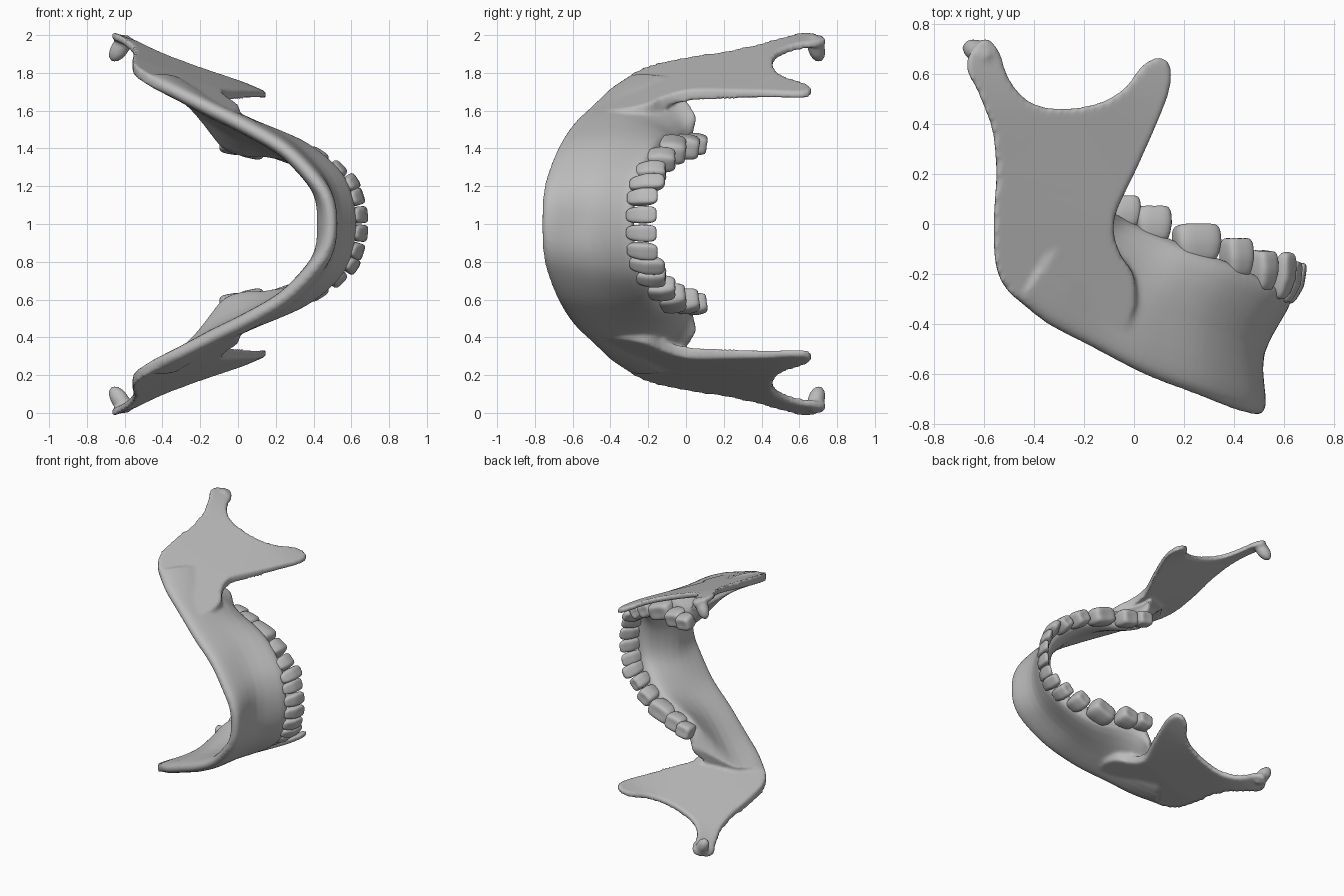
import bpy, bmesh
from math import sin, cos, radians
from mathutils import Vector, Matrix

cube = bpy.data.objects.get("Cube")
if cube:
    bpy.data.objects.remove(cube)


def material(name, rgb):
    m = bpy.data.materials.new(name)
    m.use_nodes = True
    m.diffuse_color = (*rgb, 1)
    m.node_tree.nodes["Principled BSDF"].inputs["Base Color"].default_value = (*rgb, 1)
    return m


bone_grey = material("bone grey", (0.5, 0.5, 0.5))


def finish(bm, name):
    """Turn a bmesh into a smooth object centred on the symmetry plane."""
    bmesh.ops.recalc_face_normals(bm, faces=bm.faces)
    for f in bm.faces:
        f.smooth = True
    mesh = bpy.data.meshes.new(name)
    bm.to_mesh(mesh)
    bm.free()
    mesh.materials.append(bone_grey)
    ob = bpy.data.objects.new(name, mesh)
    ob.location.z = 1
    bpy.context.collection.objects.link(ob)
    return ob


def spline(p, n, closed):
    """Smooth curve through the points p, n steps per span."""
    m, out = len(p), []

    def get(k):
        return p[k % m] if closed else p[max(0, min(m - 1, k))]
    for i in range(m if closed else m - 1):
        a, b, c, d = (get(i + k) for k in (-1, 0, 1, 2))
        for j in range(n):
            t = j / n
            out.append((2 * b + (c - a) * t + (2 * a - 5 * b + 4 * c - d) * t ** 2
                        + (3 * b - a - 3 * c + d) * t ** 3) / 2)
    return out if closed else out + [p[-1]]


def flip(v):
    return Vector((v.x, v.y, -v.z))


jaw = bmesh.new()

# Body of the jaw: sections from the chin to the angle
# (outward angle, top half width, lower edge, middle, tooth ridge)
sections = [
    (90, .05, (.49, -.735, 0), (.47, -.52, 0), (.58, -.30, 0)),
    (72, .05, (.47, -.73, .13), (.46, -.5, .14), (.56, -.29, .14)),
    (50, .055, (.40, -.71, .24), (.40, -.47, .26), (.50, -.25, .25)),
    (35, .06, (.25, -.65, .39), (.26, -.4, .40), (.36, -.18, .36)),
    (28, .07, (.05, -.575, .51), (.08, -.35, .50), (.2, -.12, .41)),
    (26, .07, (-.15, -.47, .61), (-.08, -.25, .57), (.05, -.05, .42)),
    (25, .06, (-.33, -.375, .70), (-.22, -.17, .66), (-.06, .0, .46)),
    (25, .03, (-.45, -.28, .76), (-.33, -.1, .73), (-.12, .04, .58)),
]
rings = []
for angle, top_w, low, mid, top in sections:
    n = Vector((sin(radians(angle)), 0, cos(radians(angle))))
    low, mid, top = Vector(low), Vector(mid), Vector(top)
    rings.append([low + n * .035, mid + n * .05, top + n * top_w,
                  top - n * top_w, mid - n * .05, low - n * .035])
rings = [[flip(v) for v in r] for r in rings[:0:-1]] + rings
columns = [spline([r[k] for r in rings], 5, False) for k in range(6)]
loops = [[jaw.verts.new(v) for v in spline(list(r), 4, True)] for r in zip(*columns)]
for a, b in zip(loops, loops[1:]):
    for k in range(len(a)):
        j = (k + 1) % len(a)
        jaw.faces.new((a[k], a[j], b[j], b[k]))
jaw.faces.new(loops[0])
jaw.faces.new(loops[-1])

# Upright branches: side outline with two prongs and a notch between them
outline = [(-.1, -.5), (-.25, -.425), (-.4, -.345), (-.5, -.27), (-.55, -.17), (-.56, 0),
           (-.55, .2), (-.565, .37), (-.62, .52), (-.67, .64), (-.6, .74), (-.54, .69),
           (-.5, .58), (-.42, .49), (-.3, .46), (-.15, .48), (-.04, .54), (.03, .63),
           (.1, .665), (.145, .63), (.14, .53), (.09, .4), (.01, .22), (-.07, .05),
           (-.08, -.04), (-.05, -.13), (.0, -.21), (.0, -.35)]
edge = spline([Vector((x, y, 0)) for x, y in outline], 4, True)


def branch_height(v):
    return (.647 - .37 * v.x + .2 * v.y - .4 * max(0, v.y - .4) ** 2
            - .1 * max(0, v.y) * max(0, v.x + .1))


for side in (1, -1):
    faces = []
    for offset in (-1, 1):
        verts = []
        for v in edge:
            half = .032 - .012 * min(1, max(0, v.y / .5))
            verts.append(jaw.verts.new((v.x, v.y, side * (branch_height(v) + offset * half))))
        faces.append(verts)
    inner, outer = faces
    for k in range(len(edge)):
        j = (k + 1) % len(edge)
        jaw.faces.new((inner[k], inner[j], outer[j], outer[k]))
    caps = [jaw.faces.new(inner), jaw.faces.new(outer)]
    bmesh.ops.triangulate(jaw, faces=caps)

    # Rounded hinge head
    axis = Vector((-.55, .25, -.8)).to_track_quat('Z', 'Y').to_matrix().to_4x4()
    place = (Matrix.Scale(side, 4, (0, 0, 1)) @ Matrix.Translation((-.625, .69, .93))
             @ axis @ Matrix.Diagonal((.045, .048, .085, 1)))
    bmesh.ops.create_uvsphere(jaw, u_segments=24, v_segments=14, radius=1, matrix=place)

jaw_ob = finish(jaw, "jaw_bone")
fuse = jaw_ob.modifiers.new("fuse", 'REMESH')
fuse.mode = 'VOXEL'
fuse.voxel_size = .012
fuse.use_smooth_shade = True
soften = jaw_ob.modifiers.new("soften", 'SMOOTH')
soften.factor = .5
soften.iterations = 8

# Teeth: (name, centre, length, height, width, outward angle, lean, thinning of the crown)
teeth = [
    ("central_incisor", (.645, -.235, .048), .09, .17, .07, 85, 24, .6),
    ("side_incisor", (.625, -.23, .142), .09, .17, .075, 72, 22, .6),
    ("canine", (.595, -.205, .215), .09, .19, .09, 58, 16, .5),
    ("front_premolar", (.515, -.18, .275), .10, .17, .11, 45, 6, .25),
    ("back_premolar", (.41, -.13, .34), .12, .17, .12, 32, 0, .2),
    ("first_molar", (.25, -.075, .395), .19, .17, .13, 20, -6, .1),
    ("second_molar", (.075, .0, .41), .145, .16, .125, 12, -8, .1),
    ("third_molar", (-.035, .05, .425), .12, .14, .11, 10, -8, .1),
]
for name, centre, length, height, width, angle, lean, thin in teeth:
    bm = bmesh.new()
    bmesh.ops.create_cube(bm, size=2)
    bmesh.ops.subdivide_edges(bm, edges=bm.edges, cuts=7, use_grid_fill=True)
    a, tilt = radians(angle), radians(lean)
    out, up = Vector((sin(a), 0, cos(a))), Vector((0, 1, 0))
    along = Vector((cos(a), 0, -sin(a)))
    up, out = up * cos(tilt) + out * sin(tilt), out * cos(tilt) - up * sin(tilt)
    for v in bm.verts:
        p = v.co / sum(abs(c) ** 4 for c in v.co) ** .25
        neck = 1 - .18 * max(0, -p.y)
        crown = 1 - thin * max(0, p.y)
        if p.y > 0 and thin < .3:  # hollow chewing surface
            p.y -= .18 * p.y * (1 - p.x ** 2) * (1 - p.z ** 2)
        v.co = (Vector(centre) + along * p.x * neck * length / 2
                + up * p.y * height / 2 + out * p.z * neck * crown * width / 2)
    tooth = finish(bm, name)
    mirror = tooth.modifiers.new("other side", 'MIRROR')
    mirror.use_axis = (False, False, True)
